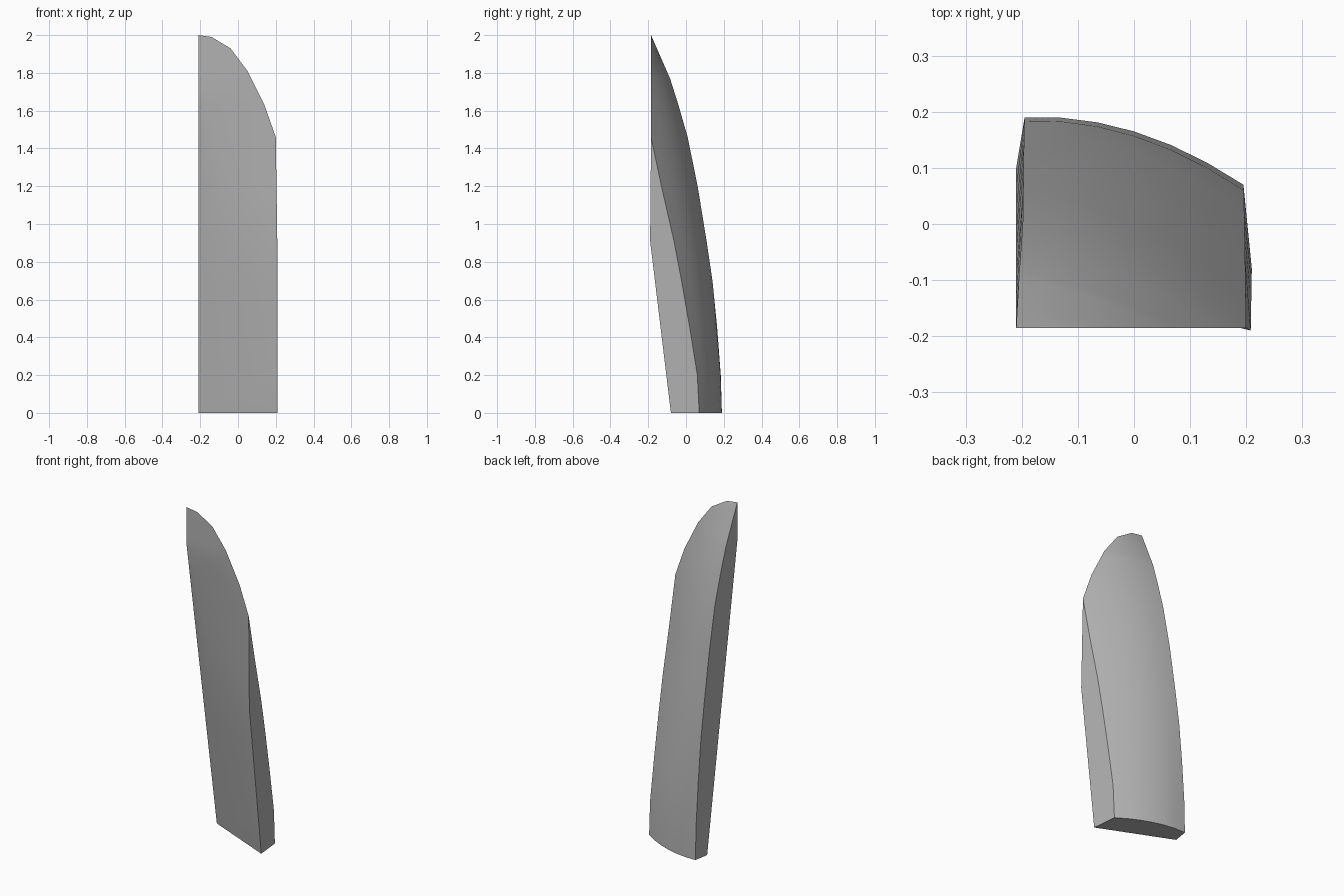
import bpy
import bmesh
import math

cube = bpy.data.objects.get("Cube")
if cube:
    bpy.data.objects.remove(cube, do_unlink=True)

# Plain grey material
grey = bpy.data.materials.new("plain_grey")
grey.use_nodes = True
colour = (0.45, 0.45, 0.45, 1)
grey.diffuse_color = colour
grey.node_tree.nodes["Principled BSDF"].inputs["Base Color"].default_value = colour


def along(profile, z):
    """Value of a (height, value) profile at height z."""
    for (z0, v0), (z1, v1) in zip(profile, profile[1:]):
        if z <= z1:
            return v0 + (v1 - v0) * (z - z0) / (z1 - z0)
    return profile[-1][1]


# Edge profiles, each a list of (height, value)
TIP_Y = -0.185
BEND = 1.77
right_x = [(0, .21), (.91, .208), (1.46, .2), (1.63, .14), (1.81, .05),
           (1.93, -.04), (1.99, -.14), (2, -.21)]
right_back_x = [(0, .195)] + right_x[2:]
left_back_x = [(0, -.195), (1.5, -.198), (2, -.21)]
left_front_y = [(0, .1), (BEND, TIP_Y), (2, TIP_Y)]
right_front_y = [(0, -.08), (.91, -.19), (1.46, TIP_Y), (2, TIP_Y)]
left_back_y = [(0, .19), (.2, .184), (.4, .17), (.7, .14), (.97, .1),
               (1.27, .05), (1.5, 0), (1.76, -.08), (2, TIP_Y)]
right_back_y = [(0, .07), (.2, .06), (.45, .02), (.85, -.05), (1.2, -.13),
                (1.46, TIP_Y), (2, TIP_Y)]
bulge = [(0, .035), (1.46, .035), (2, 0)]
levels = [0, .2, .45, .7, .91, 1.2, 1.46, 1.63, BEND, 1.81, 1.93, 1.99, 2]
COLUMNS = 6


def section(z):
    """Closed outline of the panel at height z."""
    fold = max(0, 1 - z / BEND)
    ring = [(-.21, along(left_front_y, z), z),
            (-.21 + .42 * fold, TIP_Y + .105 * fold, z),
            (along(right_x, z), along(right_front_y, z), z)]
    lx, ly = along(left_back_x, z), along(left_back_y, z)
    rx, ry = along(right_back_x, z), along(right_back_y, z)
    for i in range(COLUMNS + 1):
        t = i / COLUMNS
        arch = 4 * t * (1 - t) * along(bulge, z)
        ring.append((rx + (lx - rx) * t, ry + (ly - ry) * t + arch, z))
    return ring


# Curved tapering panel, lofted from bottom to tip
bm = bmesh.new()
rings = [[bm.verts.new(p) for p in section(z)] for z in levels]
count = len(rings[0])
for low, high in zip(rings, rings[1:]):
    for i in range(count):
        j = (i + 1) % count
        bm.faces.new((low[i], low[j], high[j], high[i]))
bm.faces.new(rings[0][::-1])
bmesh.ops.remove_doubles(bm, verts=bm.verts[:], dist=0.0005)
bmesh.ops.dissolve_degenerate(bm, edges=bm.edges[:], dist=0.0005)
bmesh.ops.recalc_face_normals(bm, faces=bm.faces[:])

mesh = bpy.data.meshes.new("curved_panel")
bm.to_mesh(mesh)
bm.free()
mesh.materials.append(grey)
panel = bpy.data.objects.new("curved_panel", mesh)
bpy.context.collection.objects.link(panel)

bpy.ops.object.select_all(action='DESELECT')
panel.select_set(True)
bpy.context.view_layer.objects.active = panel
bpy.ops.object.shade_smooth_by_angle(angle=math.radians(30))
